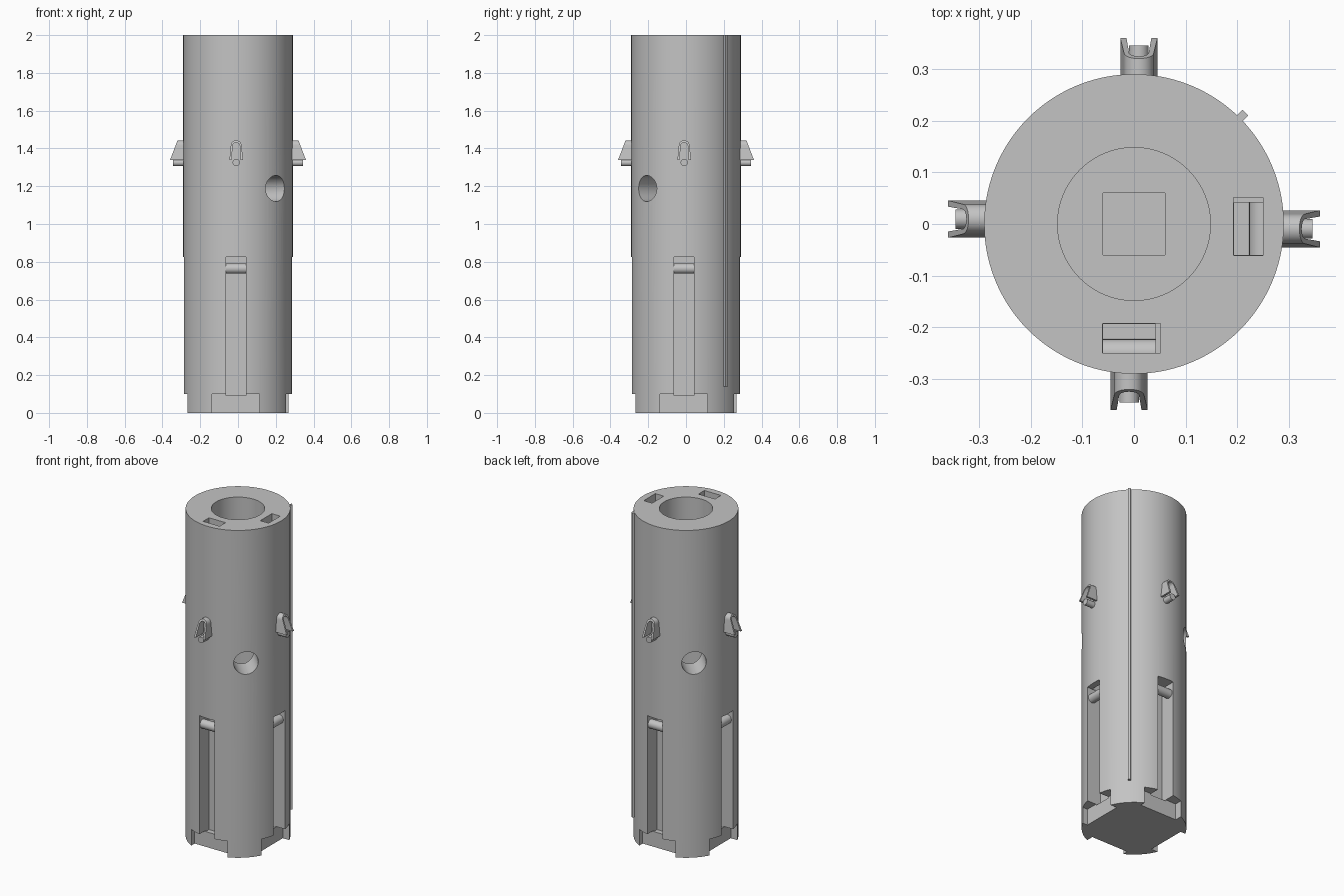
import bpy, bmesh, math
from mathutils import Matrix

cube = bpy.data.objects.get("Cube")
if cube:
    bpy.data.objects.remove(cube, do_unlink=True)

grey = bpy.data.materials.new("plain_grey")
grey.use_nodes = True
grey.diffuse_color = (0.55, 0.55, 0.55, 1)
grey.node_tree.nodes["Principled BSDF"].inputs["Base Color"].default_value = (0.55, 0.55, 0.55, 1)


def finish(bm, name, turn=0.0):
    """Turn the mesh about z by some degrees and make it an object."""
    bmesh.ops.transform(bm, matrix=Matrix.Rotation(math.radians(turn), 4, "Z"), verts=bm.verts)
    bmesh.ops.recalc_face_normals(bm, faces=bm.faces)
    mesh = bpy.data.meshes.new(name)
    bm.to_mesh(mesh)
    bm.free()
    obj = bpy.data.objects.new(name, mesh)
    bpy.context.collection.objects.link(obj)
    mesh.materials.append(grey)
    return obj


def box(name, x, r, z, turn=0.0):
    """Box on the front side: x range, distance range from the axis, z range."""
    bm = bmesh.new()
    bmesh.ops.create_cube(bm, size=1)
    for v in bm.verts:
        v.co = (x[v.co.x > 0], -r[v.co.y < 0], z[v.co.z > 0])
    return finish(bm, name, turn)


def rod(name, radius, length, centre, axis="Z", turn=0.0, sides=32):
    bm = bmesh.new()
    spin = {"Z": Matrix(), "X": Matrix.Rotation(math.pi / 2, 4, "Y"),
            "Y": Matrix.Rotation(math.pi / 2, 4, "X")}[axis]
    bmesh.ops.create_cone(bm, cap_ends=True, segments=sides, radius1=radius, radius2=radius,
                          depth=length, matrix=Matrix.Translation(centre) @ spin)
    return finish(bm, name, turn)


def smooth(obj):
    bpy.ops.object.select_all(action="DESELECT")
    obj.select_set(True)
    bpy.context.view_layer.objects.active = obj
    bpy.ops.object.shade_smooth_by_angle(angle=math.radians(30))


def cut(target, cutter):
    cutter.hide_render = True
    mod = target.modifiers.new("cut", "BOOLEAN")
    mod.operation, mod.solver, mod.object = "DIFFERENCE", "EXACT", cutter
    bpy.context.view_layer.objects.active = target
    bpy.ops.object.modifier_apply(modifier=mod.name)
    bpy.data.objects.remove(cutter, do_unlink=True)


def arch(half, top, foot):
    """Inverted U outline, slightly flared at the feet, from left foot to right foot."""
    crown = half * 0.8
    arc = [(-crown * math.cos(a), top - crown + crown * math.sin(a))
           for a in (math.pi * i / 12 for i in range(13))]
    return [(-half, foot)] + arc + [(half, foot)]


def hood(name, turn):
    """Thin arched hood whose open end slopes outwards towards its feet."""
    foot, top, shift = 1.338, 1.443, -0.0095
    outer, inner = arch(0.036, top, foot), arch(0.024, top - 0.012, foot)
    bm = bmesh.new()
    rings = []
    for x, z in outer + inner[::-1]:
        reach = 0.36 - 0.04 * (z - foot) / (top - foot)
        rings.append((bm.verts.new((x + shift, -0.27, z)), bm.verts.new((x + shift, -reach, z))))
    n = len(rings)
    for i in range(n):
        a, b = rings[i], rings[(i + 1) % n]
        bm.faces.new((a[0], b[0], b[1], a[1]))
    for i in range(n // 2 - 1):
        for side in (0, 1):
            bm.faces.new([rings[j][side] for j in (i, i + 1, n - 2 - i, n - 1 - i)])
    return finish(bm, name, turn)


# Main tube with a blind centre bore and square socket
body = rod("body", 0.29, 2.0, (0, 0, 1), sides=96)
cut(body, rod("bore", 0.148, 2.0, (0, 0, 1.2), sides=64))
cut(body, box("socket", (-0.06, 0.06), (-0.06, 0.06), (0.12, 0.3)))

# Cross hole from side to side on the diagonal
cut(body, rod("cross_hole", 0.069, 1.0, (0, 0, 1.188), axis="Y", turn=44, sides=48))

# Long side pockets and foot notches on all four sides
for k in range(4):
    cut(body, box("pocket", (-0.063, 0.043), (0.19, 0.5), (0.093, 0.825), 90 * k))
    cut(body, box("notch", (-0.137, 0.115), (0.222, 0.5), (-0.1, 0.1), 90 * k))

# Channels from the top down to the front and left pockets
for k in range(2):
    cut(body, box("channel", (-0.06, 0.042), (0.194, 0.25), (0.81, 1.9), 90 * k))
    cut(body, box("top_slot", (-0.061, 0.051), (0.193, 0.25), (1.85, 2.1), 90 * k))
smooth(body)

# Hoods, pegs and pocket pins, one set per side
for k, side in enumerate(("front", "left", "back", "right")):
    smooth(hood(side + "_hood", 90 * k))
    smooth(rod(side + "_peg", 0.019, 0.075, (-0.0095, -0.3075, 1.325), "Y", 90 * k))
    smooth(rod(side + "_pocket_pin", 0.027, 0.114, (-0.01, -0.25, 0.764), "X", 90 * k))

# Alignment rib along the back left
box("rib", (-0.008, 0.008), (0.28, 0.305), (0.14, 2.0), 135)
